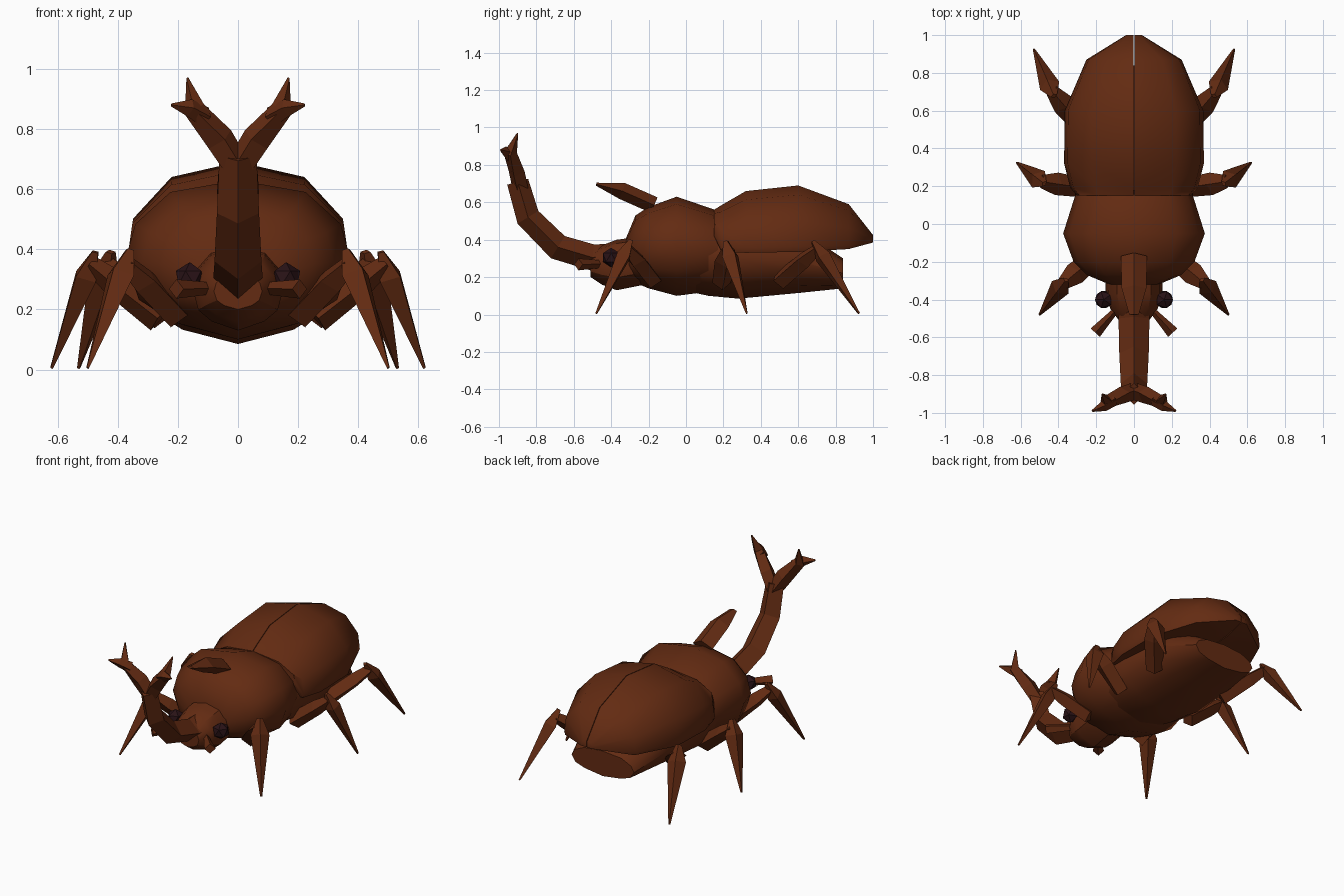
import bpy, bmesh, math
from mathutils import Vector

if "Cube" in bpy.data.objects:
    bpy.data.objects.remove(bpy.data.objects["Cube"])


def material(name, rgb):
    m = bpy.data.materials.new(name)
    m.diffuse_color = (*rgb, 1)
    m.use_nodes = True
    m.node_tree.nodes["Principled BSDF"].inputs["Base Color"].default_value = m.diffuse_color
    return m


BROWN = material("shell_brown", (0.125, 0.024, 0.006))
DARK = material("eye_dark", (0.022, 0.006, 0.008))


def finish(name, bm, mat, mirror=False, smooth=None):
    """Turn a bmesh into an object, optionally mirrored and smoothed."""
    bmesh.ops.recalc_face_normals(bm, faces=bm.faces)
    me = bpy.data.meshes.new(name)
    bm.to_mesh(me)
    bm.free()
    me.materials.append(mat)
    ob = bpy.data.objects.new(name, me)
    bpy.context.collection.objects.link(ob)
    if mirror:
        mod = ob.modifiers.new("Mirror", 'MIRROR')
        mod.use_mirror_merge = False
    if smooth:
        bpy.ops.object.select_all(action='DESELECT')
        ob.select_set(True)
        bpy.context.view_layer.objects.active = ob
        bpy.ops.object.shade_smooth_by_angle(angle=math.radians(smooth))
    return ob


def skin(bm, rings):
    """Bridge a list of closed point rings and cap both ends."""
    vs = [[bm.verts.new(p) for p in r] for r in rings]
    n = len(vs[0])
    for a, b in zip(vs, vs[1:]):
        for i in range(n):
            j = (i + 1) % n
            bm.faces.new((a[i], a[j], b[j], b[i]))
    bm.faces.new(vs[0])
    bm.faces.new(vs[-1])


def limb(bm, pts):
    """Diamond-section limb; pts are (x, y, z, half width, half depth)."""
    cs = [Vector(p[:3]) for p in pts]
    rings = []
    for i, (c, p) in enumerate(zip(cs, pts)):
        d = (cs[min(i + 1, len(cs) - 1)] - cs[max(i - 1, 0)]).normalized()
        side = d.cross(Vector((0, 0, 1))).normalized()
        up = side.cross(d)
        rings.append([c + side * p[3], c + up * p[4], c - side * p[3], c - up * p[4]])
    skin(bm, rings)


# Body cross-section: (width factor, height factor), right side from top to bottom
HALF = [(0, 1), (.6, .85), (.91, .45), (1, 0), (.88, -.5), (.58, -.78), (0, -1)]
SECTION = HALF + [(-x, z) for x, z in HALF[-2:0:-1]]


def body(name, rings, smooth=45):
    """Loft along y; rings are (y, half width, bottom, top)."""
    bm = bmesh.new()
    out = []
    for y, w, lo, hi in rings:
        mid, h = (lo + hi) / 2, (hi - lo) / 2
        out.append([(x * w, y, mid + z * h) for x, z in SECTION])
    skin(bm, out)
    return finish(name, bm, BROWN, smooth=smooth)


# Thorax, abdomen and head
body("thorax", [(.18, .30, .14, .55), (.14, .315, .125, .565), (-.05, .375, .10, .63),
                (-.2, .32, .14, .575), (-.27, .25, .17, .53), (-.32, .13, .22, .41)])
body("abdomen", [(-.02, .27, .13, .50), (.12, .31, .10, .53), (.28, .32, .085, .52),
                 (.6, .29, .115, .46), (.84, .22, .14, .30)])
body("head", [(-.22, .15, .16, .42), (-.37, .15, .13, .40), (-.45, .125, .16, .37),
              (-.51, .08, .20, .32)], 30)

# Wing cases: one half, mirrored, with a thin seam down the back
bm = bmesh.new()
rings = []
for y, w, lo, hi in [(.15, .30, .42, .56), (.19, .335, .335, .585), (.32, .368, .33, .66),
                     (.6, .365, .335, .69), (.87, .25, .35, .59), (1.0, .04, .385, .425)]:
    h = hi - lo
    rings.append([(.002 + x * w, y, lo + z * h) for x, z in
                  [(0, 1), (.6, .86), (.95, .47), (1, .08), (.97, 0), (0, 0)]])
skin(bm, rings)
finish("wing_case", bm, BROWN, mirror=True, smooth=45)

# Long curved head horn
bm = bmesh.new()
limb(bm, [(0, -.37, .32, .085, .06), (0, -.5, .305, .082, .07), (0, -.685, .36, .078, .07),
          (0, -.845, .52, .07, .065), (0, -.9, .71, .062, .058)])
finish("head_horn", bm, BROWN)

# Forked prongs at the horn tip, each splitting in two points
bm = bmesh.new()
limb(bm, [(.0, -.885, .67, .045, .045), (.06, -.905, .765, .045, .05),
          (.145, -.94, .865, .036, .036), (.168, -.90, .97, .004, .004)])
limb(bm, [(.11, -.93, .84, .035, .035), (.16, -.965, .87, .028, .03),
          (.222, -.99, .88, .005, .005)])
finish("horn_prong", bm, BROWN, mirror=True)

# Short thorax horn
bm = bmesh.new()
limb(bm, [(0, -.17, .585, .07, .045), (0, -.34, .66, .065, .045), (0, -.48, .697, .025, .008)])
finish("thorax_horn", bm, BROWN)

# Legs: a thick thigh from hip to knee and a spike down to the foot
LEGS = {
    "front_leg": ((.20, -.17, .18), (.375, -.315, .355), (.50, -.48, .005)),
    "middle_leg": ((.26, .19, .17), (.49, .225, .35), (.62, .325, .005)),
    "hind_leg": ((.26, .50, .18), (.435, .705, .35), (.53, .925, .005)),
}
for name, (hip, knee, foot) in LEGS.items():
    bm = bmesh.new()
    hip, knee, foot = Vector(hip), Vector(knee), Vector(foot)
    limb(bm, [(*hip, .05, .05), (*hip.lerp(knee, .65), .06, .045), (*knee, .035, .03)])
    top = knee + (knee - foot) * .12
    limb(bm, [(*top, .018, .012), (*knee.lerp(foot, .12), .055, .045), (*foot, .006, .006)])
    finish(name, bm, BROWN, mirror=True)

# Clubbed feelers
bm = bmesh.new()
limb(bm, [(.09, -.45, .27, .015, .02), (.205, -.575, .268, .033, .032)])
finish("feeler", bm, BROWN, mirror=True)

# Eyes
bm = bmesh.new()
bmesh.ops.create_icosphere(bm, subdivisions=1, radius=.052)
bmesh.ops.translate(bm, verts=bm.verts, vec=(.16, -.4, .305))
finish("eye", bm, DARK, mirror=True)
